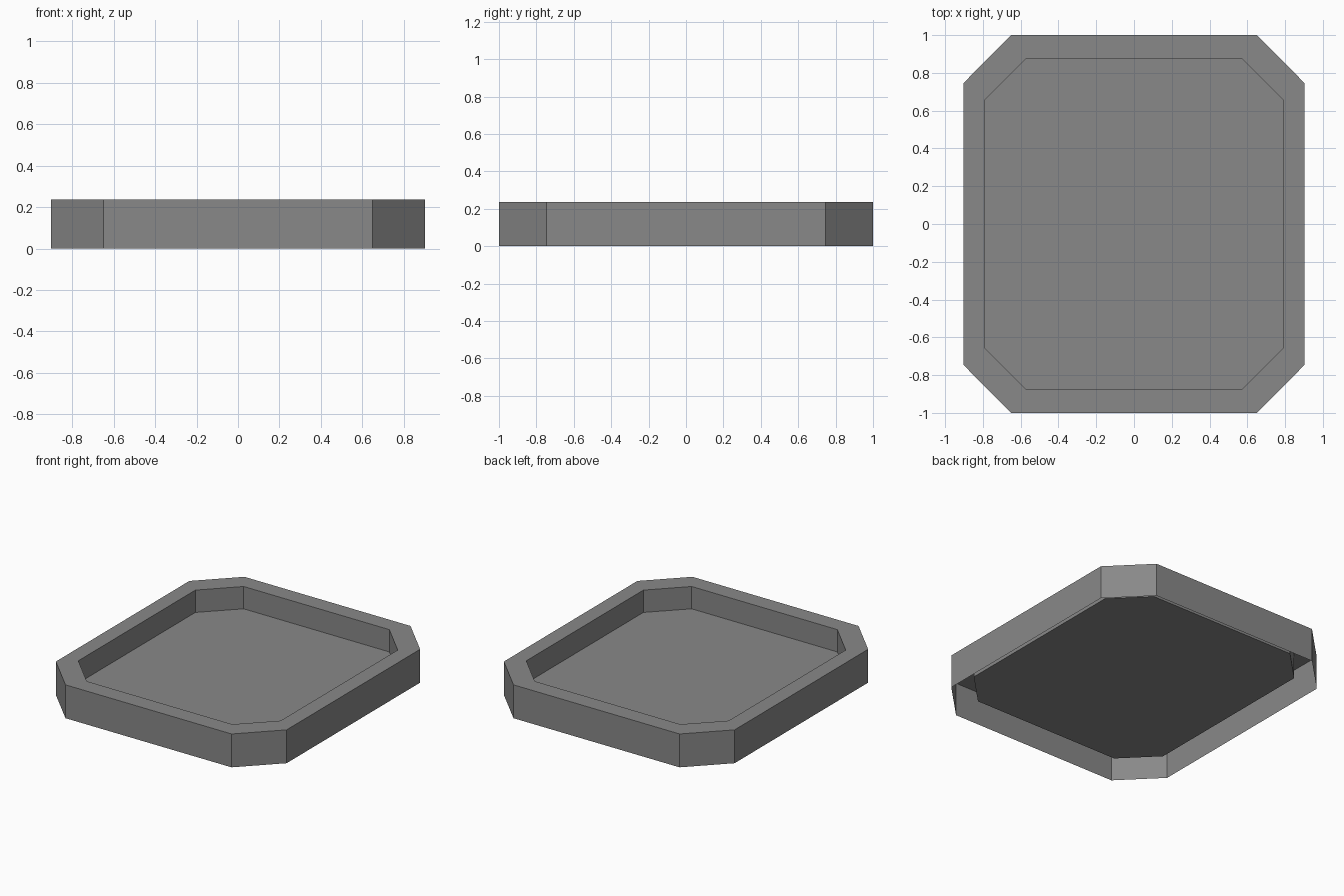
import bpy
import bmesh

cube = bpy.data.objects.get("Cube")
if cube:
    bpy.data.objects.remove(cube, do_unlink=True)

HEIGHT, FLOOR, INSET = 0.236, 0.078, 0.877

# Flat grey finish
grey = bpy.data.materials.new("mid grey")
grey.use_nodes = True
colour = (0.25, 0.25, 0.25, 1)
grey.diffuse_color = colour
grey.node_tree.nodes["Principled BSDF"].inputs["Base Color"].default_value = colour


def outline(scale):
    """Rectangle with cut corners, counter-clockwise."""
    x, y, cx, cy = 0.903, 1.0, 0.65, 0.746
    quarter = [(x, cy), (cx, y)]
    half = quarter + [(-px, py) for px, py in reversed(quarter)]
    return [(px * scale, py * scale) for px, py in half + [(-px, -py) for px, py in half]]


# Open-bottomed tray shell: outer wall, rim, inner wall, raised floor
bm = bmesh.new()
rings = [[bm.verts.new((x, y, z)) for x, y in outline(scale)]
         for scale, z in ((1, 0), (1, HEIGHT), (INSET, HEIGHT), (INSET, FLOOR))]
for low, high in zip(rings, rings[1:]):
    for i in range(len(low)):
        j = (i + 1) % len(low)
        bm.faces.new((low[i], low[j], high[j], high[i]))
bm.faces.new(rings[-1])

mesh = bpy.data.meshes.new("tray")
bm.to_mesh(mesh)
bm.free()
mesh.materials.append(grey)
bpy.context.collection.objects.link(bpy.data.objects.new("tray", mesh))
